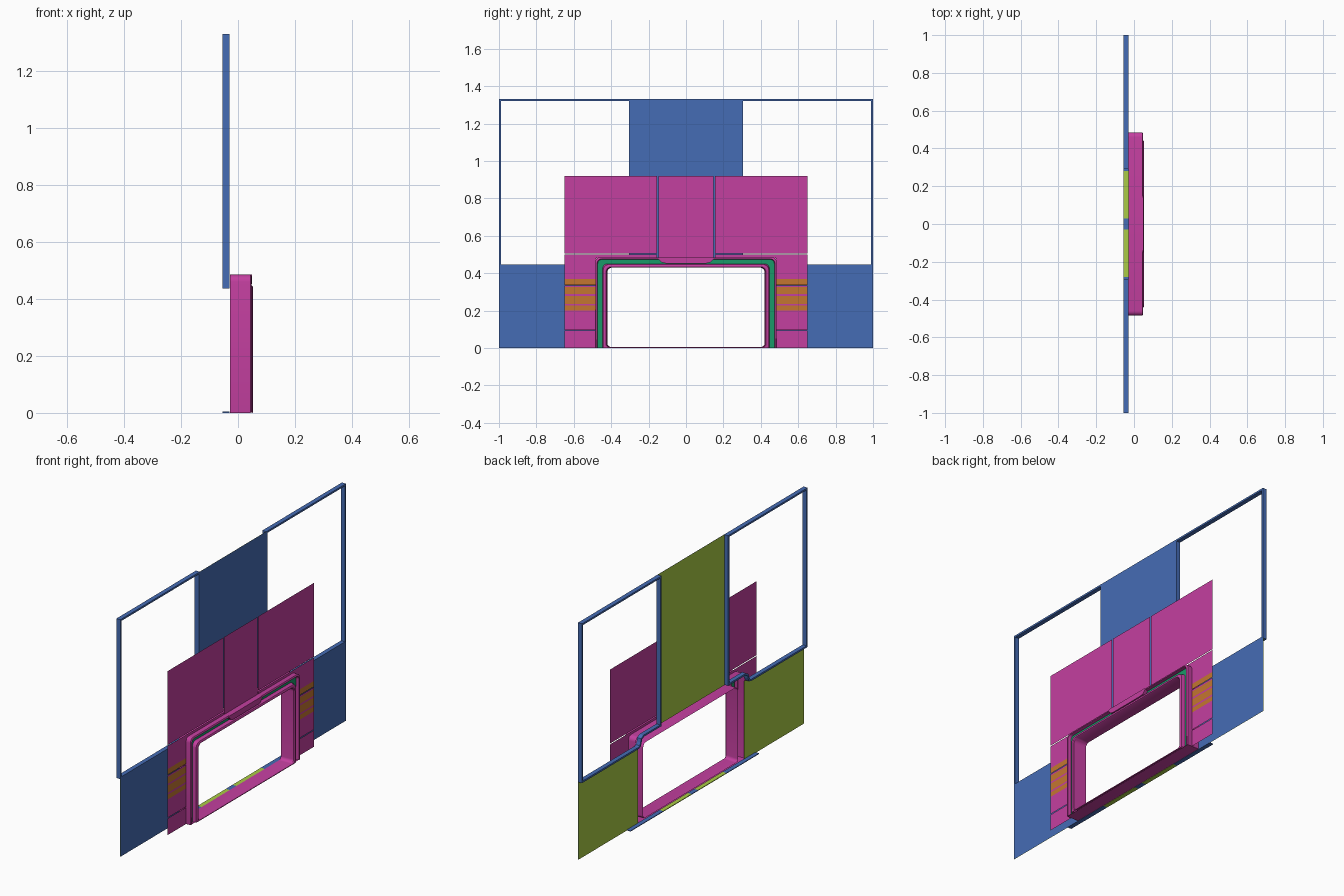
import bpy, math

if "Cube" in bpy.data.objects:
    bpy.data.objects.remove(bpy.data.objects["Cube"])

def material(name, rgb):
    m = bpy.data.materials.new(name)
    m.diffuse_color = (*rgb, 1)
    m.use_nodes = True
    m.node_tree.nodes["Principled BSDF"].inputs["Base Color"].default_value = m.diffuse_color
    return m

BLUE = material("blue", (0.06, 0.15, 0.46))
LIME = material("lime", (0.40, 0.60, 0.06))
PINK = material("magenta", (0.55, 0.05, 0.35))
GREEN = material("green", (0.01, 0.32, 0.14))
ORANGE = material("orange", (0.55, 0.18, 0.03))

def mesh(name, verts, faces, mats, slots=None):
    me = bpy.data.meshes.new(name)
    me.from_pydata(verts, [], faces)
    for m in mats:
        me.materials.append(m)
    if slots:
        for p, s in zip(me.polygons, slots):
            p.material_index = s
    ob = bpy.data.objects.new(name, me)
    bpy.context.collection.objects.link(ob)
    return ob

def sheet(name, x, y0, y1, z0, z1, mat, back=False):
    """Single upright face at depth x, facing +x (or -x)."""
    y0, y1 = sorted((y0, y1))
    v = [(x, y0, z0), (x, y1, z0), (x, y1, z1), (x, y0, z1)]
    return mesh(name, v, [(3, 2, 1, 0) if back else (0, 1, 2, 3)], [mat])

def two_sided(name, y0, y1, z0, z1):
    sheet(name + "_outer", -0.03, y0, y1, z0, z1, BLUE)
    sheet(name + "_inner", -0.032, y0, y1, z0, z1, LIME, True)

def prism(name, pts, x0, x1, mat):
    n = len(pts)
    v = [(x, y, z) for x in (x0, x1) for y, z in pts]
    f = [(i, (i + 1) % n, (i + 1) % n + n, i + n) for i in range(n)]
    f += [tuple(range(n))[::-1], tuple(range(n, 2 * n))]
    return mesh(name, v, f, [mat])

def window_frame(name, s):
    """Deep, narrow flange round the window opening, stepped over the ring."""
    outer = [(.295, 1.33), (1, 1.33), (1, .436), (.50, .436), (.48, .442),
             (.472, .46), (.468, .478), (.45, .487), (.295, .487)]
    inner = [(.305, 1.32), (.99, 1.32), (.99, .446), (.50, .446), (.488, .45),
             (.481, .465), (.476, .485), (.455, .497), (.305, .497)]
    n = len(outer)
    loops = [(outer, -.03), (outer, -.055), (inner, -.055), (inner, -.03)]
    v = [(x, s * y, z) for pts, x in loops for y, z in pts]
    f = []
    for k in range(4):
        for i in range(n):
            j, q = (i + 1) % n, (k + 1) % 4
            face = (k * n + i, k * n + j, q * n + j, q * n + i)
            f.append(face if s > 0 else face[::-1])
    mesh(name, v, f, [BLUE])

# Wall sheets and window frames
two_sided("centre_wall", -.3, .3, .485, 1.33)
for s, side in ((1, "left"), (-1, "right")):
    two_sided(side + "_lower_wall", s * .47, s * 1.0, 0, .44)
    window_frame(side + "_window_frame", s)

# Thin floor sill
def sill(name, y0, y1, mat):
    pts = [(y0, 0), (y1, 0), (y1, .004), (y0, .004)]
    prism(name, pts, -.055, -.03, mat)

sill("sill_middle", -.03, .03, BLUE)
for s, side in ((1, "left"), (-1, "right")):
    a, b = sorted((s * .03, s * .28))
    sill(side + "_sill_inner", a, b, LIME)
    a, b = sorted((s * .28, s * .57))
    sill(side + "_sill_outer", a, b, BLUE)

# Surround panels with narrow seams
PX = .017
sheet("upper_surround_centre", PX, -.148, .148, .48, .92, PINK)
for s, side in ((1, "left"), (-1, "right")):
    sheet(side + "_surround_upper", PX, s * .155, s * .65, .505, .92, PINK)
    sheet(side + "_surround_strip", PX, s * .155, s * .65, .48, .50, PINK)
    bands = [(0, .093, PINK), (.097, .20, PINK), (.20, .226, ORANGE),
             (.226, .236, PINK), (.236, .278, ORANGE), (.278, .288, PINK),
             (.288, .325, ORANGE), (.325, .335, PINK), (.338, .37, ORANGE),
             (.37, .48, PINK)]
    for i, (z0, z1, m) in enumerate(bands):
        sheet(f"{side}_surround_band_{i}", PX, s * .48, s * .65, z0, z1, m)

# Rounded opening ring: nested loops joined from back outside to back inside
SEG = 5
def rounded_loop(x, hw, top, bottom, r, rb):
    pts = []
    corners = [(hw, top, r, 0), (-hw, top, r, 90),
               (-hw, bottom, rb, 180), (hw, bottom, rb, 270)]
    for y, z, rad, a0 in corners:
        cy = y - math.copysign(rad, y)
        cz = z - rad if z == top else z + rad
        for i in range(SEG + 1):
            a = math.radians(a0 + 90 * i / SEG)
            pts.append((x, cy + rad * math.cos(a), cz + rad * math.sin(a)))
    return pts

LOOPS = [(-.028, .485, .485, 0, .025, .001),
         (.044, .485, .485, 0, .025, .001),
         (.047, .481, .481, 0, .024, .001),
         (.047, .475, .476, 0, .022, .001),
         (.030, .472, .473, 0, .022, .001),
         (.030, .447, .450, 0, .028, .001),
         (.050, .443, .446, 0, .030, .002),
         (.053, .438, .442, .001, .030, .004),
         (.053, .428, .434, .005, .028, .015),
         (.048, .424, .431, .006, .026, .018),
         (-.028, .420, .430, .006, .025, .018)]
verts, faces, slots = [], [], []
for L in LOOPS:
    verts += rounded_loop(*L)
n = 4 * (SEG + 1)
for k in range(len(LOOPS) - 1):
    for i in range(n):
        j = (i + 1) % n
        if 1 <= k <= 5 and 2 * (SEG + 1) <= i < n - 1:
            continue  # channel is open along the floor
        faces.append((k * n + i, k * n + n + i, k * n + n + j, k * n + j))
        slots.append(1 if k == 4 else 0)
ring = mesh("opening_ring", verts, faces, [PINK, GREEN], slots)
bpy.context.view_layer.objects.active = ring
ring.select_set(True)
bpy.ops.object.shade_smooth_by_angle(angle=math.radians(35))

# Boss filling the channel at the top centre
prism("top_boss", [(-.15, .478), (-.13, .458), (-.11, .453), (.11, .453),
                   (.13, .458), (.15, .478), (.14, .485), (-.14, .485)],
      .028, .049, PINK)
